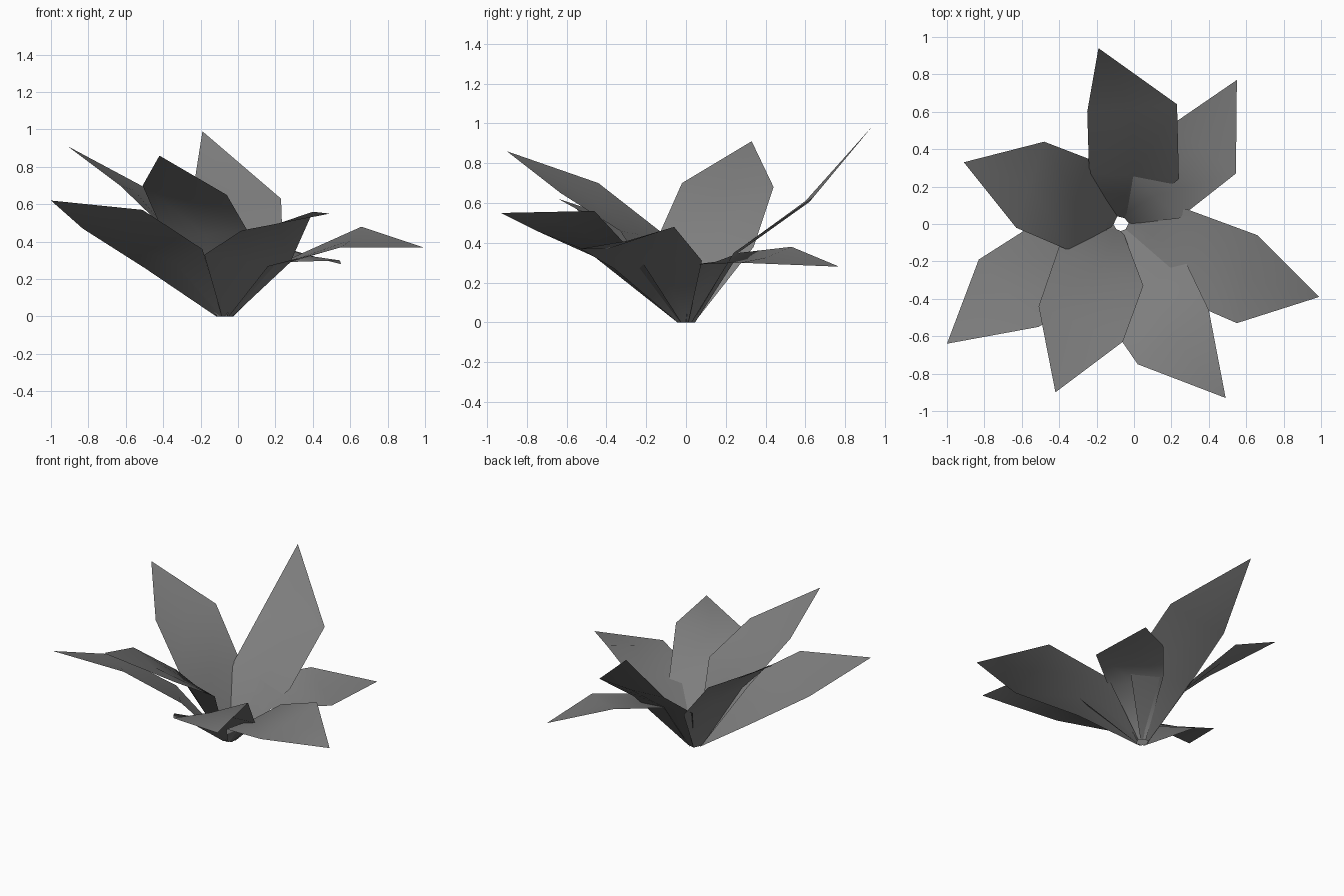
import bpy
import bmesh
from mathutils import Vector

cube = bpy.data.objects.get("Cube")
if cube:
    bpy.data.objects.remove(cube, do_unlink=True)

# One plain grey for every petal
grey = bpy.data.materials.new("petal_grey")
grey.use_nodes = True
colour = (0.21, 0.21, 0.21, 1)
grey.diffuse_color = colour
grey.node_tree.nodes["Principled BSDF"].inputs["Base Color"].default_value = colour

# Shared stem point where all the petals meet
ROOT = Vector((-0.07, 0, 0))
ROOT_REACH = 0.035
ROOT_HALF_WIDTH = 0.03
CHANNEL_DEPTH = 0.015


def row(first, second, depth):
    """Two edge points with a slightly sunken midrib point between them."""
    middle = (first + second) / 2 - Vector((0, 0, depth))
    return [first, middle, second]


def build_petal(name, tip, shoulder_a, shoulder_b, waist_a, waist_b):
    """A pointed leaf: narrow root, wide waist, wide shoulders and a tip."""
    tip, shoulder_a, shoulder_b, waist_a, waist_b = (
        Vector(p) for p in (tip, shoulder_a, shoulder_b, waist_a, waist_b))

    # The root edge lies across the direction in which the petal grows
    outward = (waist_a + waist_b) / 2 - ROOT
    outward.z = 0
    outward.normalize()
    across = Vector((-outward.y, outward.x, 0)) * ROOT_HALF_WIDTH
    if across.dot(waist_a - waist_b) < 0:
        across = -across
    root = ROOT + outward * ROOT_REACH

    rows = [row(root + across, root - across, 0),
            row(waist_a, waist_b, CHANNEL_DEPTH),
            row(shoulder_a, shoulder_b, CHANNEL_DEPTH)]

    bm = bmesh.new()
    grid = [[bm.verts.new(p) for p in points] for points in rows]
    point = bm.verts.new(tip)
    for lower, upper in zip(grid, grid[1:]):
        for i in range(2):
            bm.faces.new((lower[i], lower[i + 1], upper[i + 1], upper[i]))
    for i in range(2):
        bm.faces.new((grid[-1][i], grid[-1][i + 1], point))

    # Inner side of the petal faces up
    bm.normal_update()
    if sum(face.normal.z for face in bm.faces) < 0:
        bmesh.ops.reverse_faces(bm, faces=bm.faces[:])
    for face in bm.faces:
        face.smooth = True

    mesh = bpy.data.meshes.new(name)
    bm.to_mesh(mesh)
    bm.free()
    mesh.materials.append(grey)
    petal = bpy.data.objects.new(name, mesh)
    bpy.context.collection.objects.link(petal)
    return petal


# Each petal: tip, two shoulders, two waist points (matching sides in order)
build_petal("back_petal", (-.19, .94, .99),
            (-.25, .6, .61), (.23, .64, .63), (-.24, .27, .37), (.24, .24, .35))
build_petal("back_left_petal", (.55, .77, .28),
            (.2, .53, .38), (.545, .27, .3), (-.02, .27, .35), (.24, .03, .29))
build_petal("left_petal", (.99, -.39, .37),
            (.66, -.06, .48), (.55, -.53, .37), (.28, .08, .31), (.16, -.36, .27))
build_petal("front_left_petal", (.49, -.93, .55),
            (.4, -.46, .56), (.02, -.75, .46), (.28, -.21, .29), (-.18, -.46, .33))
build_petal("front_petal", (-.42, -.9, .86),
            (-.06, -.63, .65), (-.51, -.44, .7), (.05, -.33, .46), (-.4, -.12, .45))
build_petal("front_right_petal", (-1, -.64, .62),
            (-.51, -.55, .57), (-.83, -.19, .47), (-.19, -.36, .36), (-.5, .02, .26))
build_petal("back_right_petal", (-.91, .33, .91),
            (-.63, -.02, .7), (-.48, .44, .68), (-.35, -.14, .43), (-.22, .34, .38))
